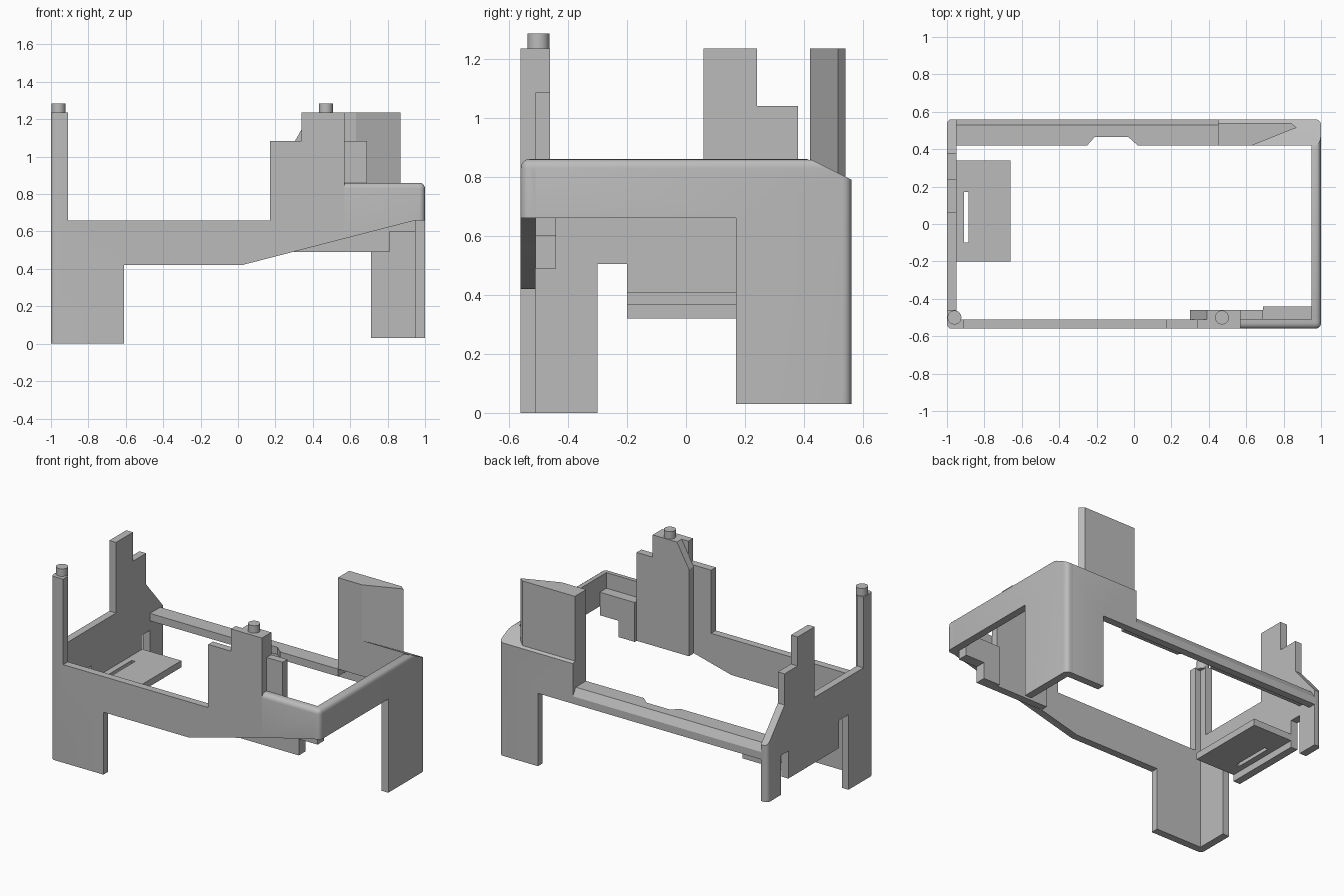
import bpy, bmesh
from mathutils import Vector

cube = bpy.data.objects.get("Cube")
if cube:
    bpy.data.objects.remove(cube, do_unlink=True)

grey = bpy.data.materials.new("plain_grey")
grey.use_nodes = True
grey.diffuse_color = (0.5, 0.5, 0.5, 1)
grey.node_tree.nodes["Principled BSDF"].inputs["Base Color"].default_value = (0.5, 0.5, 0.5, 1)


def add_object(name, bm):
    bmesh.ops.recalc_face_normals(bm, faces=bm.faces)
    mesh = bpy.data.meshes.new(name)
    bm.to_mesh(mesh)
    bm.free()
    obj = bpy.data.objects.new(name, mesh)
    bpy.context.collection.objects.link(obj)
    mesh.materials.append(grey)
    return obj


def smooth(obj):
    bpy.ops.object.select_all(action='DESELECT')
    obj.select_set(True)
    bpy.context.view_layer.objects.active = obj
    bpy.ops.object.shade_smooth_by_angle(angle=0.7)


def prism(name, axis, lo, hi, pts, hull=None):
    """Extrude an outline along an axis, optionally trimmed to a rounded hull."""
    place = {'x': lambda a, b, t: (t, a, b),
             'y': lambda a, b, t: (a, t, b),
             'z': lambda a, b, t: (a, b, t)}[axis]
    bm = bmesh.new()
    face = bm.faces.new([bm.verts.new(place(a, b, lo)) for a, b in pts])
    new = bmesh.ops.extrude_face_region(bm, geom=[face])["geom"]
    bmesh.ops.translate(bm, vec=Vector(place(0, 0, hi - lo)),
                        verts=[v for v in new if isinstance(v, bmesh.types.BMVert)])
    obj = add_object(name, bm)
    if hull:
        mod = obj.modifiers.new("trim", 'BOOLEAN')
        mod.operation, mod.object, mod.solver = 'INTERSECT', hull, 'EXACT'
        bpy.context.view_layer.objects.active = obj
        bpy.ops.object.modifier_apply(modifier=mod.name)
        smooth(obj)
    return obj


def box(name, x, y, z):
    return prism(name, 'z', z[0], z[1],
                 [(x[0], y[0]), (x[1], y[0]), (x[1], y[1]), (x[0], y[1])])


def rounded_hull(name, top, radius, round_top):
    bm = bmesh.new()
    bmesh.ops.create_cube(bm, size=1)
    for v in bm.verts:
        v.co = (v.co.x * 2, v.co.y * 1.12, top if v.co.z > 0 else -0.2)
    edges = [e for e in bm.edges
             if abs(e.verts[0].co.z - e.verts[1].co.z) > 0.1
             or (round_top and min(v.co.z for v in e.verts) > 0)]
    bmesh.ops.bevel(bm, geom=edges, offset=radius, segments=4, profile=0.5, affect='EDGES')
    obj = add_object(name, bm)
    obj.hide_render = True
    return obj


tall_hull = rounded_hull("tall_hull", 1.5, 0.025, False)
rim_hull = rounded_hull("rim_hull", 0.86, 0.03, True)

# Front wall with left leg, corner post and stepped tower
prism("front_wall", 'y', -0.56, -0.51,
      [(-1, 0), (-0.61, 0), (-0.61, 0.42), (0.02, 0.42), (0.57, 0.562),
       (0.57, 1.235), (0.34, 1.235), (0.34, 1.085), (0.17, 1.085),
       (0.17, 0.66), (-0.91, 0.66), (-0.91, 1.235), (-1, 1.235)], tall_hull)
prism("front_rim", 'y', -0.56, -0.51,
      [(0.57, 0.562), (0.95, 0.66), (1, 0.66), (1, 0.86), (0.57, 0.86)], rim_hull)

# Side wall with the platform, notches and stepped tower
prism("platform_side_wall", 'x', -1, -0.95,
      [(-0.56, 0), (-0.30, 0), (-0.30, 0.505), (-0.20, 0.505), (-0.20, 0.32),
       (0.34, 0.32), (0.34, 0.505), (0.42, 0.505), (0.42, 0.24), (0.56, 0.24),
       (0.56, 0.62), (0.38, 0.83), (0.38, 1.04), (0.24, 1.04), (0.24, 1.235),
       (0.06, 1.235), (0.06, 0.76), (-0.46, 0.76), (-0.46, 1.235), (-0.56, 1.235)],
      tall_hull)

# Opposite side wall and back leg
prism("rim_side_wall", 'x', 0.95, 1,
      [(-0.56, 0.66), (0.17, 0.66), (0.17, 0.03), (0.56, 0.03),
       (0.56, 0.79), (0.41, 0.86), (-0.56, 0.86)], rim_hull)
prism("back_wall", 'y', 0.51, 0.56,
      [(0.45, 0.52), (0.71, 0.52), (0.71, 0.03), (1, 0.03), (1, 0.79), (0.45, 0.79)], rim_hull)
prism("back_corner_cap", 'x', 0.45, 1,
      [(0.42, 0.62), (0.56, 0.62), (0.56, 0.79), (0.42, 0.86)], rim_hull)
prism("back_tower", 'z', 0.62, 1.235,
      [(0.45, 0.42), (0.63, 0.42), (0.87, 0.515), (0.84, 0.54), (0.45, 0.54)])

# Back rail: chamfered lip and notched shelf
prism("back_rail", 'x', -0.97, 0.45,
      [(0.51, 0.52), (0.56, 0.52), (0.56, 0.57), (0.53, 0.62), (0.51, 0.62)])
prism("back_shelf", 'z', 0.57, 0.62,
      [(-0.95, 0.42), (-0.25, 0.42), (-0.21, 0.465), (-0.03, 0.465), (0.02, 0.42),
       (0.45, 0.42), (0.45, 0.52), (-0.95, 0.52)])

# Reinforcement behind the front tower
prism("tower_backing", 'y', -0.51, -0.46,
      [(0.30, 0.49), (0.69, 0.49), (0.69, 1.085), (0.57, 1.085), (0.57, 1.235),
       (0.39, 1.235), (0.30, 1.075)])
prism("front_ledge", 'y', -0.51, -0.44,
      [(0.69, 0.49), (0.81, 0.49), (0.81, 0.60), (0.95, 0.60), (0.95, 0.755), (0.69, 0.755)])

# Slotted platform made of four strips
z = (0.365, 0.41)
box("platform_inner", (-0.885, -0.66), (-0.20, 0.34), z)
box("platform_outer", (-0.96, -0.91), (-0.20, 0.34), z)
box("platform_front_bridge", (-0.91, -0.885), (-0.20, -0.10), z)
box("platform_back_bridge", (-0.91, -0.885), (0.17, 0.34), z)

# Round pegs
for name, x in (("post_peg", -0.96), ("tower_peg", 0.47)):
    bm = bmesh.new()
    bmesh.ops.create_cone(bm, cap_ends=True, segments=32, radius1=0.037, radius2=0.037, depth=0.06)
    bmesh.ops.translate(bm, vec=(x, -0.5, 1.255), verts=bm.verts)
    smooth(add_object(name, bm))

for helper in (tall_hull, rim_hull):
    bpy.data.objects.remove(helper, do_unlink=True)
